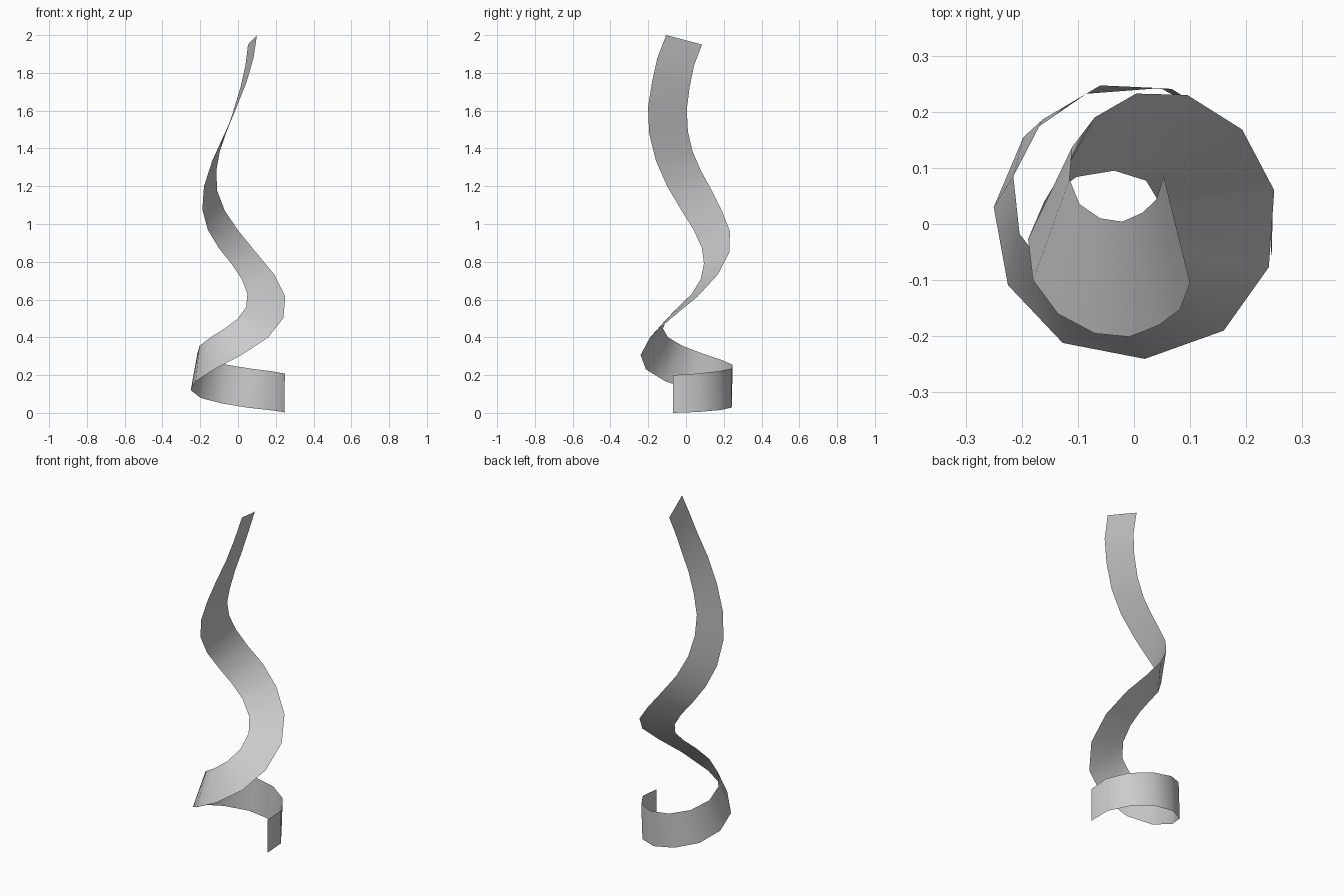
import bpy
import bmesh
from mathutils import Vector

default_cube = bpy.data.objects.get("Cube")
if default_cube:
    bpy.data.objects.remove(default_cube, do_unlink=True)

# Plain grey for the whole ribbon
grey = bpy.data.materials.new("light_grey")
grey.use_nodes = True
grey_value = (0.6, 0.6, 0.6, 1)
grey.diffuse_color = grey_value
grey.node_tree.nodes["Principled BSDF"].inputs["Base Color"].default_value = grey_value

# Guide points of the two ribbon edges, from the bottom coil to the top tip
outer_guide = [
    (.245, -.07, 0), (.165, .18, .015), (-.085, .232, .05), (-.25, .03, .12),
    (-.127, -.212, .23), (.16, -.19, .4), (.25, .06, .615), (.095, .23, .85),
    (-.07, .19, 1.07), (-.115, .08, 1.28), (-.06, .01, 1.49),
    (.015, .02, 1.73), (.053, .085, 1.95)]
inner_guide = [
    (.245, -.07, .2), (.18, .17, .22), (-.06, .247, .255), (-.215, .085, .315),
    (-.145, -.095, .4), (0, -.1, .5), (.05, .03, .63), (-.035, .095, .79),
    (-.16, .04, .97), (-.18, -.1, 1.2), (-.07, -.195, 1.48),
    (.045, -.18, 1.75), (.1, -.105, 2)]


def refine_edge(guide, before_start):
    """Insert a rounded midpoint between each pair of guide points."""
    points = [Vector(p) for p in guide]
    after_end = 3 * points[-1] - 3 * points[-2] + points[-3]
    padded = [Vector(before_start)] + points + [after_end]
    bulge = 0.08
    edge = []
    for a, b, c, d in zip(padded, padded[1:], padded[2:], padded[3:]):
        edge.append(b)
        edge.append((b + c) * (0.5 + bulge) - (a + d) * bulge)
    edge.append(points[-1])
    return edge


outer_edge = refine_edge(outer_guide, (.04, -.24, 0))
inner_edge = refine_edge(inner_guide, (.04, -.24, .19))

# Spiral ribbon: one strip of quads between the two edges
bm = bmesh.new()
outer_verts = [bm.verts.new(p) for p in outer_edge]
inner_verts = [bm.verts.new(p) for p in inner_edge]
for i in range(len(outer_verts) - 1):
    face = bm.faces.new((outer_verts[i], outer_verts[i + 1],
                         inner_verts[i + 1], inner_verts[i]))
    face.smooth = True

mesh = bpy.data.meshes.new("spiral_ribbon")
bm.to_mesh(mesh)
bm.free()
mesh.materials.append(grey)
ribbon = bpy.data.objects.new("spiral_ribbon", mesh)
bpy.context.collection.objects.link(ribbon)
